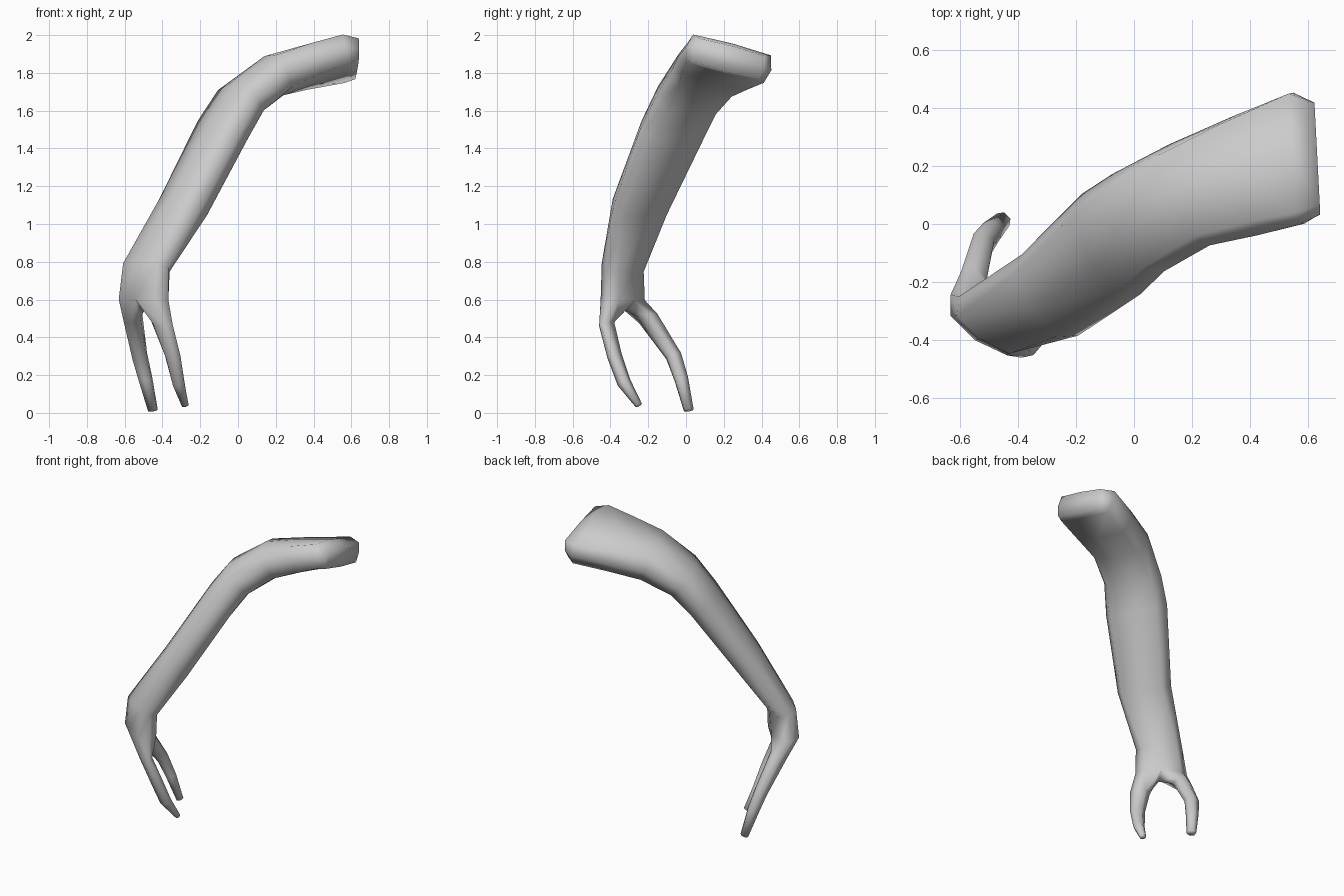
import bpy
import bmesh
from math import radians, sin, cos
from mathutils import Vector

cube = bpy.data.objects.get("Cube")
if cube:
    bpy.data.objects.remove(cube, do_unlink=True)

skin = bpy.data.materials.new("pale grey skin")
skin.use_nodes = True
GREY = (0.6, 0.6, 0.6, 1)
skin.diffuse_color = GREY
skin.node_tree.nodes["Principled BSDF"].inputs["Base Color"].default_value = GREY

# Each section: centre, heading and tilt of the wide axis,
# half width, half thickness, squareness of the corners
ARM = [
    ((-0.50, -0.335, 0.60), -35, 0, 0.16, 0.08, 1.05),   # palm
    ((-0.485, -0.335, 0.77), -36, 0, 0.145, 0.08, 1.08),  # wrist
    ((-0.29, -0.245, 1.09), -55, 0, 0.17, 0.10, 1.08),
    ((-0.08, -0.07, 1.50), -60, 0, 0.20, 0.105, 1.08),
    ((0.015, 0.005, 1.655), -62, 4, 0.19, 0.11, 1.1),     # elbow
    ((0.19, 0.10, 1.785), -68, 10, 0.19, 0.115, 1.15),
    ((0.38, 0.165, 1.835), -78, 14, 0.215, 0.10, 1.2),
    ((0.56, 0.225, 1.875), -87, 15, 0.235, 0.085, 1.28),  # shoulder
    ((0.63, 0.225, 1.875), -87, 15, 0.20, 0.07, 1.28),
]
FRONT_FINGER = [
    ((-0.40, -0.42, 0.47), -30, 0, 0.062, 0.035, 1),
    ((-0.345, -0.378, 0.30), -30, 0, 0.047, 0.037, 1),
    ((-0.315, -0.328, 0.16), -30, 0, 0.036, 0.037, 1),
    ((-0.28, -0.25, 0.04), -30, 0, 0.022, 0.018, 1),
]
BACK_FINGER = [
    ((-0.555, -0.20, 0.50), -45, 0, 0.055, 0.055, 1),
    ((-0.52, -0.065, 0.30), -45, 0, 0.045, 0.042, 1),
    ((-0.49, -0.025, 0.18), -45, 0, 0.04, 0.037, 1),
    ((-0.45, 0.015, 0.013), -45, 0, 0.03, 0.025, 1),
]

bm = bmesh.new()


def make_rings(sections, angles, flip=1):
    """Place one oval of vertices at every section, square to the path."""
    centres = [Vector(s[0]) for s in sections]
    last = len(centres) - 1
    rings = []
    for i, (_, heading, tilt, width, thick, fullness) in enumerate(sections):
        along = (centres[min(i + 1, last)] - centres[max(i - 1, 0)]) * flip
        h, t = radians(heading), radians(tilt)
        wide = Vector((cos(h) * cos(t), sin(h) * cos(t), sin(t)))
        thin = along.cross(wide).normalized()
        ring = []
        for angle in angles:
            c, s = cos(radians(angle)), sin(radians(angle))
            k = 1 + (fullness - 1) * abs(2 * c * s)
            ring.append(bm.verts.new(centres[i] + k * (wide * width * c + thin * thick * s)))
        rings.append(ring)
    return rings


def skin_rings(rings):
    """Join consecutive rings with quads and close the far end."""
    for a, b in zip(rings, rings[1:]):
        for i in range(len(a)):
            j = (i + 1) % len(a)
            bm.faces.new((a[i], a[j], b[j], b[i]))
    bm.faces.new(rings[-1])


# Arm from palm to shoulder
arm = make_rings(ARM, range(0, 360, 45))
skin_rings(arm)

# Palm splits into two finger roots around a shared web vertex
palm = arm[0]
web = bm.verts.new((-0.49, -0.36, 0.56))
front_root = [palm[i] for i in (6, 7, 0, 1, 2)] + [web]
back_root = [palm[i] for i in (2, 3, 4, 5, 6)] + [web]
for root, sections, start in ((front_root, FRONT_FINGER, -120),
                              (back_root, BACK_FINGER, 60)):
    finger = make_rings(sections, range(start, start + 360, 60), flip=-1)
    skin_rings([root] + finger)

bmesh.ops.recalc_face_normals(bm, faces=bm.faces)
for face in bm.faces:
    face.smooth = True

mesh = bpy.data.meshes.new("clawed_arm")
bm.to_mesh(mesh)
bm.free()
mesh.materials.append(skin)
bpy.context.collection.objects.link(bpy.data.objects.new("clawed_arm", mesh))
